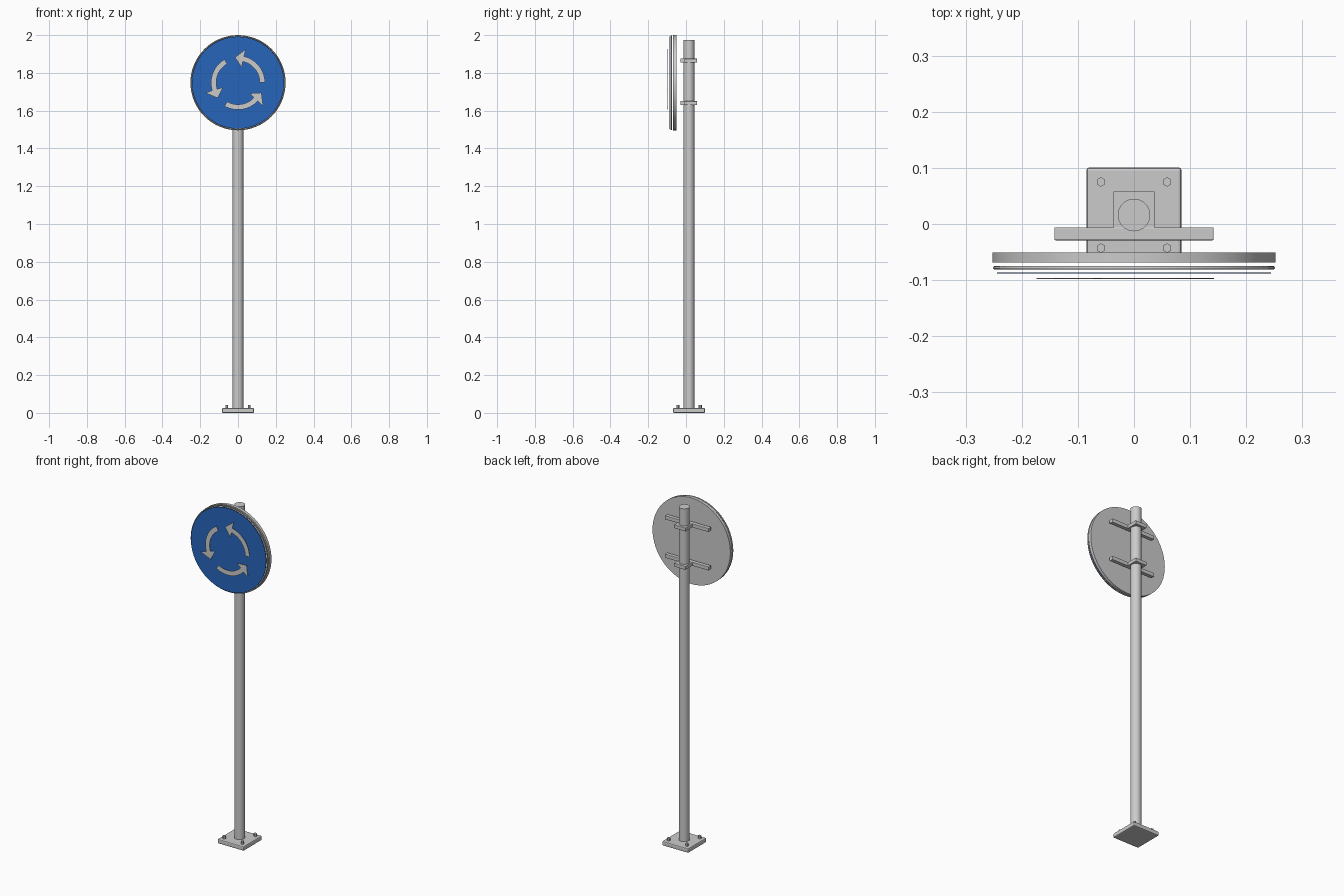
import bpy, bmesh
from math import radians, sin, cos, pi

if "Cube" in bpy.data.objects:
    bpy.data.objects.remove(bpy.data.objects["Cube"])

CY = 0.016      # pole axis y
SZ = 1.748      # sign centre z


def paint(ob, name, color):
    mat = bpy.data.materials.get(name) or bpy.data.materials.new(name)
    mat.diffuse_color = color
    mat.use_nodes = True
    mat.node_tree.nodes["Principled BSDF"].inputs["Base Color"].default_value = mat.diffuse_color
    ob.data.materials.append(mat)


def box(name, loc, size, bevel=0.0):
    bpy.ops.mesh.primitive_cube_add(size=1, location=loc)
    ob = bpy.context.object
    ob.name = name
    ob.scale = size
    bpy.ops.object.transform_apply(location=False, rotation=False, scale=True)
    if bevel:
        mod = ob.modifiers.new("bevel", 'BEVEL')
        mod.width = bevel
        mod.segments = 2
    return ob


def cylinder(name, loc, r, depth, n, rot=(0, 0, 0), smooth=True):
    bpy.ops.mesh.primitive_cylinder_add(vertices=n, radius=r, depth=depth,
                                        location=loc, rotation=rot)
    ob = bpy.context.object
    ob.name = name
    if smooth:
        bpy.ops.object.shade_smooth_by_angle(angle=radians(30))
    return ob


# Base plate with four hex bolts
box("base_plate", (0, CY, 0.013), (0.17, 0.17, 0.026), 0.006)
for sx in (-1, 1):
    for sy in (-1, 1):
        cylinder("bolt", (sx * 0.059, CY + sy * 0.059, 0.033), 0.0085, 0.02, 6, smooth=False)

# Pole
cylinder("pole", (0, CY, 0.9975), 0.029, 1.955, 32)

# Clamps and horizontal mounting bars
for z in (1.64, 1.865):
    box("pole_clamp", (0, CY - 0.001, z), (0.073, 0.086, 0.02), 0.001)
    box("mounting_bar", (0, -0.0175, z), (0.284, 0.023, 0.022), 0.002)

# Sign: backing disc, rim and blue face
FACE = (pi / 2, 0, 0)
cylinder("sign_back", (0, -0.0595, SZ), 0.252, 0.018, 64, FACE)
bpy.ops.mesh.primitive_torus_add(major_radius=0.248, minor_radius=0.0032, major_segments=64,
                                 minor_segments=8, location=(0, -0.078, SZ), rotation=FACE)
rim = bpy.context.object
rim.name = "sign_rim"
bpy.ops.object.shade_smooth_by_angle(angle=radians(50))
paint(rim, "off_white", (0.6, 0.6, 0.58, 1))
face = cylinder("sign_face", (0, -0.087, SZ), 0.244, 0.002, 64, FACE)
paint(face, "blue", (0.02, 0.13, 0.5, 1))


# Curved arrows, counter-clockwise
def arrow(start):
    def pt(r, deg):
        a = radians(start + deg)
        return (r * cos(a), -0.0965, SZ + r * sin(a))
    n = 14
    bm = bmesh.new()
    inner = [bm.verts.new(pt(0.115, 77 * i / n)) for i in range(n + 1)]
    outer = [bm.verts.new(pt(0.143, 77 * i / n)) for i in range(n + 1)]
    for i in range(n):
        bm.faces.new((inner[i], outer[i], outer[i + 1], inner[i + 1]))
    tip = bm.verts.new(pt(0.135, 97))
    a, b = bm.verts.new(pt(0.083, 77)), bm.verts.new(pt(0.182, 77))
    bm.faces.new((a, inner[n], outer[n], b, tip))
    ext = bmesh.ops.extrude_face_region(bm, geom=bm.faces[:])
    for v in ext["geom"]:
        if isinstance(v, bmesh.types.BMVert):
            v.co.y -= 0.0015
    bmesh.ops.recalc_face_normals(bm, faces=bm.faces[:])
    me = bpy.data.meshes.new("arrow")
    bm.to_mesh(me)
    bm.free()
    ob = bpy.data.objects.new("arrow", me)
    bpy.context.collection.objects.link(ob)
    paint(ob, "off_white", (0.6, 0.6, 0.58, 1))


for k in range(3):
    arrow(120 * k)
